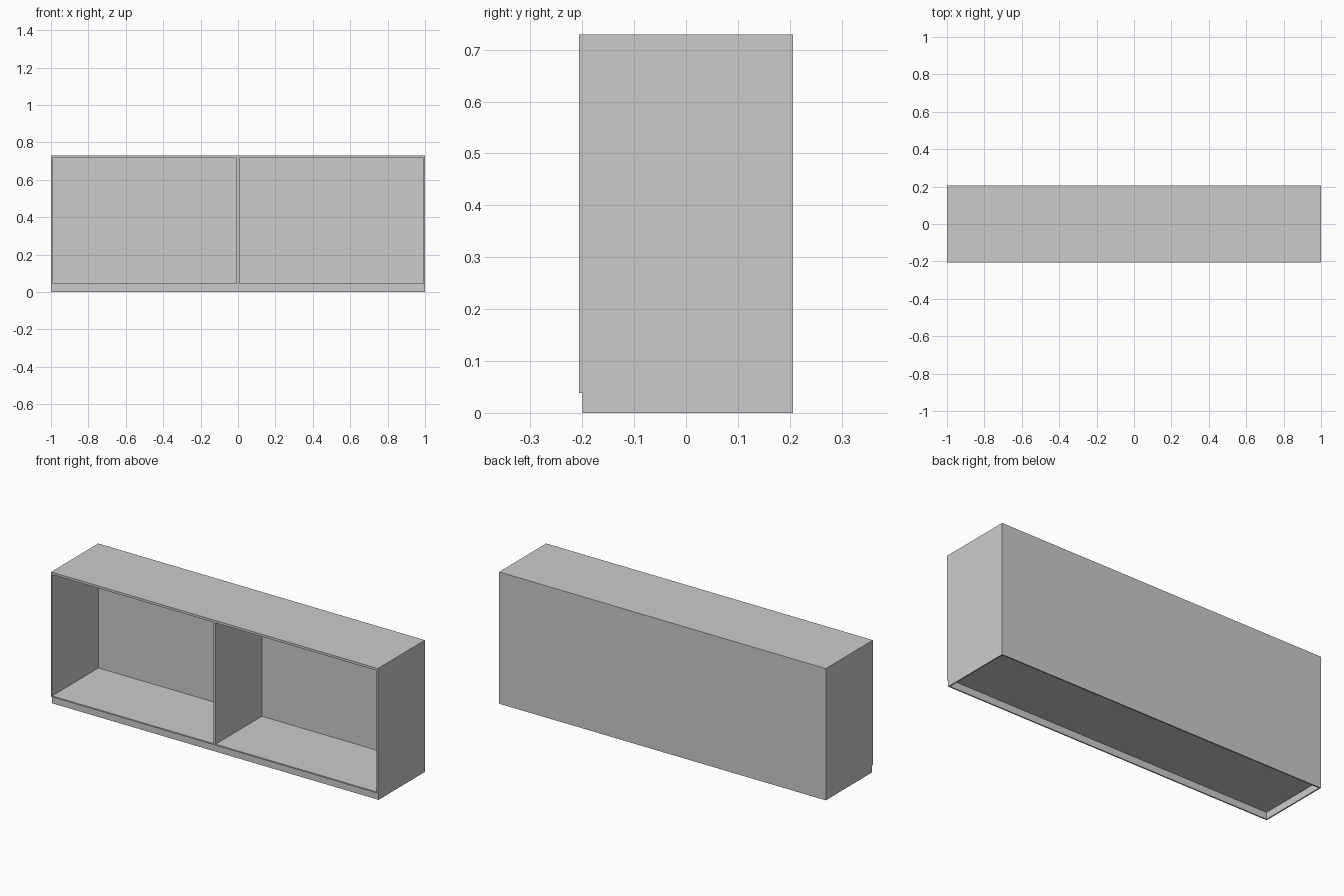
import bpy

if "Cube" in bpy.data.objects:
    bpy.data.objects.remove(bpy.data.objects["Cube"])


def box(name, x, y, z):
    """Axis-aligned panel given (min, max) on each axis."""
    verts = [(a, b, c) for a in x for b in y for c in z]
    faces = [(0, 1, 3, 2), (4, 6, 7, 5), (0, 4, 5, 1),
             (2, 3, 7, 6), (0, 2, 6, 4), (1, 5, 7, 3)]
    mesh = bpy.data.meshes.new(name)
    mesh.from_pydata(verts, [], faces)
    obj = bpy.data.objects.new(name, mesh)
    bpy.context.collection.objects.link(obj)
    return obj


W, D = 1.0, 0.206            # half width, half depth
T = 0.007                    # thin board thickness
BASE, UNDER_TOP, TOP = 0.038, 0.716, 0.729
FRONT = -D + T               # plinth is set back at the front

# Carcass
box("top_panel", (-W, W), (-D, D), (UNDER_TOP, TOP))
box("floor_panel", (-W + T, W - T), (-D, D - T), (BASE, BASE + T))
box("back_panel", (-W + T, W - T), (D - T, D), (BASE, UNDER_TOP))
box("centre_divider", (-T, T), (-D, D - T), (BASE + T, UNDER_TOP))

# Plinth ring, open underneath
box("plinth_front", (-W, W), (FRONT, FRONT + T), (0, BASE))
box("plinth_back", (-W, W), (D - T, D), (0, BASE))

# Side panels and plinth ends
for side, s in (("left", -1), ("right", 1)):
    x = sorted((s * W, s * (W - T)))
    box(side + "_side_panel", x, (-D, D), (BASE, UNDER_TOP))
    box(side + "_plinth_end", x, (FRONT + T, D - T), (0, BASE))
